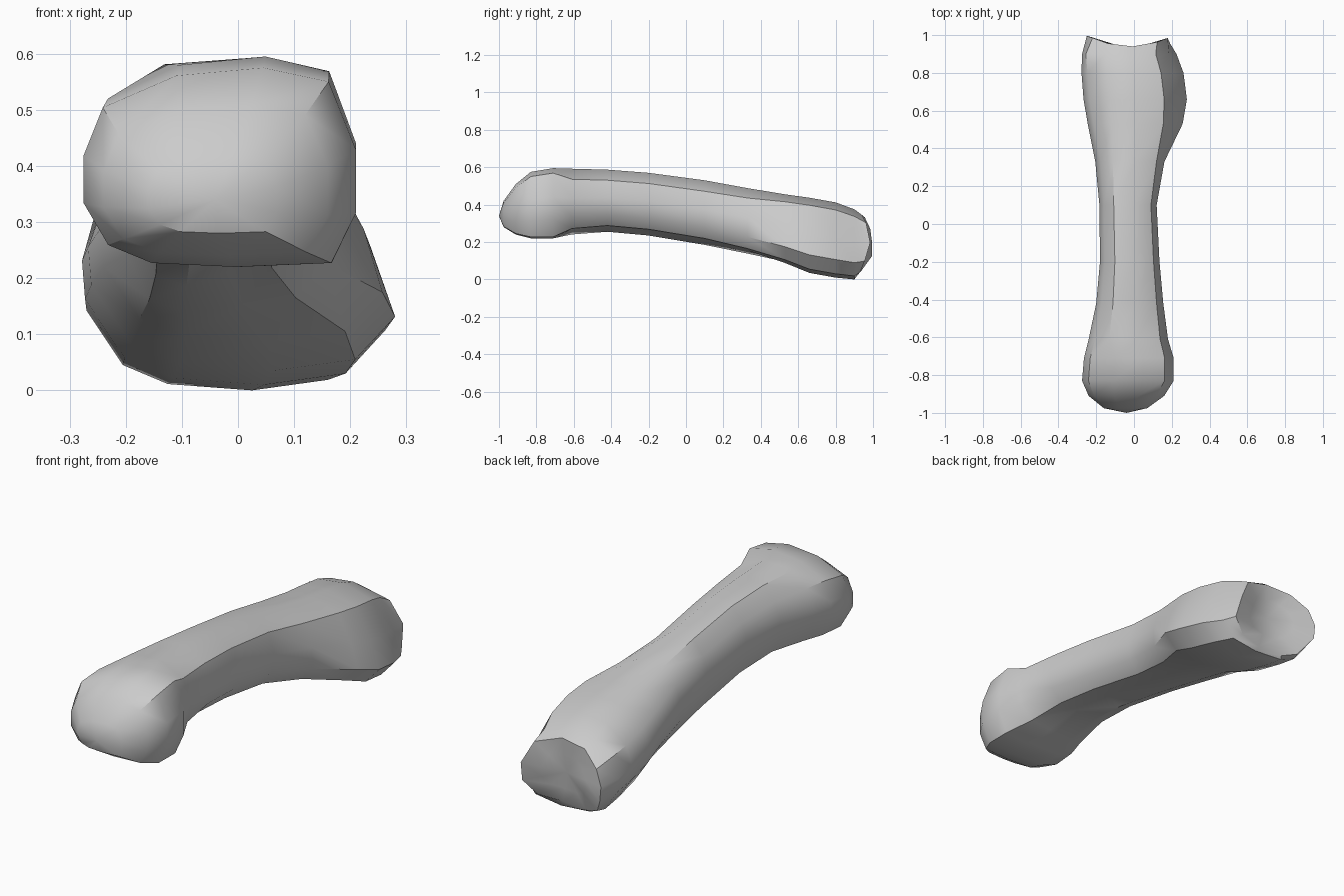
import bpy, bmesh, math
from mathutils import Vector

default = bpy.data.objects.get("Cube")
if default:
    bpy.data.objects.remove(default, do_unlink=True)

# One plain bone-grey material
bone_grey = bpy.data.materials.new("bone grey")
bone_grey.use_nodes = True
colour = (0.6, 0.6, 0.6, 1)
bone_grey.diffuse_color = colour
bone_grey.node_tree.nodes["Principled BSDF"].inputs["Base Color"].default_value = colour

# Unit cross-sections (u across, v up), clockwise from the upper right-hand corner of the bone
HEAD = [(.07, .8), (.34, .96), (.66, 1), (.9, .93), (1, .59), (1, .27),
        (.91, .02), (.56, 0), (.25, .02), (.09, .11), (0, .32), (0, .56)]
SHAFT = [(.08, .78), (.25, .97), (.6, 1), (.9, .83), (1, .55), (.95, .27),
         (.8, .1), (.55, .08), (.3, 0), (.12, .06), (.02, .27), (0, .55)]
BASE = [(.06, .77), (.25, .96), (.5, 1), (.78, .9), (.92, .55), (1, .24),
        (.87, .05), (.6, 0), (.3, .03), (.14, .12), (.01, .38), (0, .55)]

# Stations along the bone: y, x low, x high, z low, z high, blend (0 head, 1 shaft, 2 base)
STATIONS = [
    (-.975, -.16, .07, .28, .42, 0),
    (-.91, -.24, .16, .24, .51, 0),
    (-.83, -.275, .21, .22, .575, 0),
    (-.71, -.265, .21, .22, .595, 0),
    (-.61, -.24, .18, .24, .592, .9),
    (-.42, -.2, .155, .255, .587, 1),
    (-.2, -.18, .135, .235, .57, 1),
    (.1, -.183, .12, .185, .53, 1),
    (.33, -.205, .17, .135, .488, 1.3),
    (.53, -.245, .26, .085, .455, 1.9),
    (.66, -.267, .28, .035, .437, 2),
    (.8, -.278, .262, .01, .412, 2),
    (.9, -.275, .225, 0, .375, 2),
]


def section(blend):
    """Mix neighbouring unit cross-sections."""
    shapes = [HEAD, SHAFT, BASE]
    i = min(int(blend), 1)
    t = blend - i
    return [Vector(a).lerp(Vector(b), t) for a, b in zip(shapes[i], shapes[i + 1])]


def ring_points(y, x0, x1, z0, z1, blend):
    return [Vector((x0 + p.x * (x1 - x0), y, z0 + p.y * (z1 - z0)))
            for p in section(blend)]


bm = bmesh.new()


def add_ring(points):
    return [bm.verts.new(p) for p in points]


def bridge(a, b):
    for i in range(len(a)):
        j = (i + 1) % len(a)
        bm.faces.new((a[i], a[j], b[j], b[i]))


def cap(ring, tip):
    centre = bm.verts.new(tip)
    for i in range(len(ring)):
        bm.faces.new((ring[i], ring[(i + 1) % len(ring)], centre))


# Shaft with its rounded head and flared base
rings = [add_ring(ring_points(*s)) for s in STATIONS]

# Rim of the base: swept back at both sides, notched above and cut under below
rim = ring_points(.94, -.25, .2, .015, .345, 1.6)
for p in rim:
    side = abs(p.x + .02) / .22
    p.y += .055 * min(side, 1) ** 2
    if p.z < .1:
        p.y -= .035
rings.append(add_ring(rim))

# Dished joint face inside the rim
middle = Vector((-.02, .925, .18))
dish = [p.lerp(middle, .45) for p in rim]
rings.append(add_ring(dish))

for a, b in zip(rings, rings[1:]):
    bridge(a, b)
cap(rings[0], (-.04, -1, .34))
cap(rings[-1], middle)

# Small knob on the upper edge of the base
rings[-3][0].co += Vector((-.01, 0, .025))

bmesh.ops.recalc_face_normals(bm, faces=bm.faces[:])
mesh = bpy.data.meshes.new("long_bone")
bm.to_mesh(mesh)
bm.free()
bone = bpy.data.objects.new("long_bone", mesh)
bpy.context.collection.objects.link(bone)
mesh.materials.append(bone_grey)

# Soft shading with the stronger ridges kept crisp
bpy.ops.object.select_all(action='DESELECT')
bone.select_set(True)
bpy.context.view_layer.objects.active = bone
bpy.ops.object.shade_smooth_by_angle(angle=math.radians(35))
